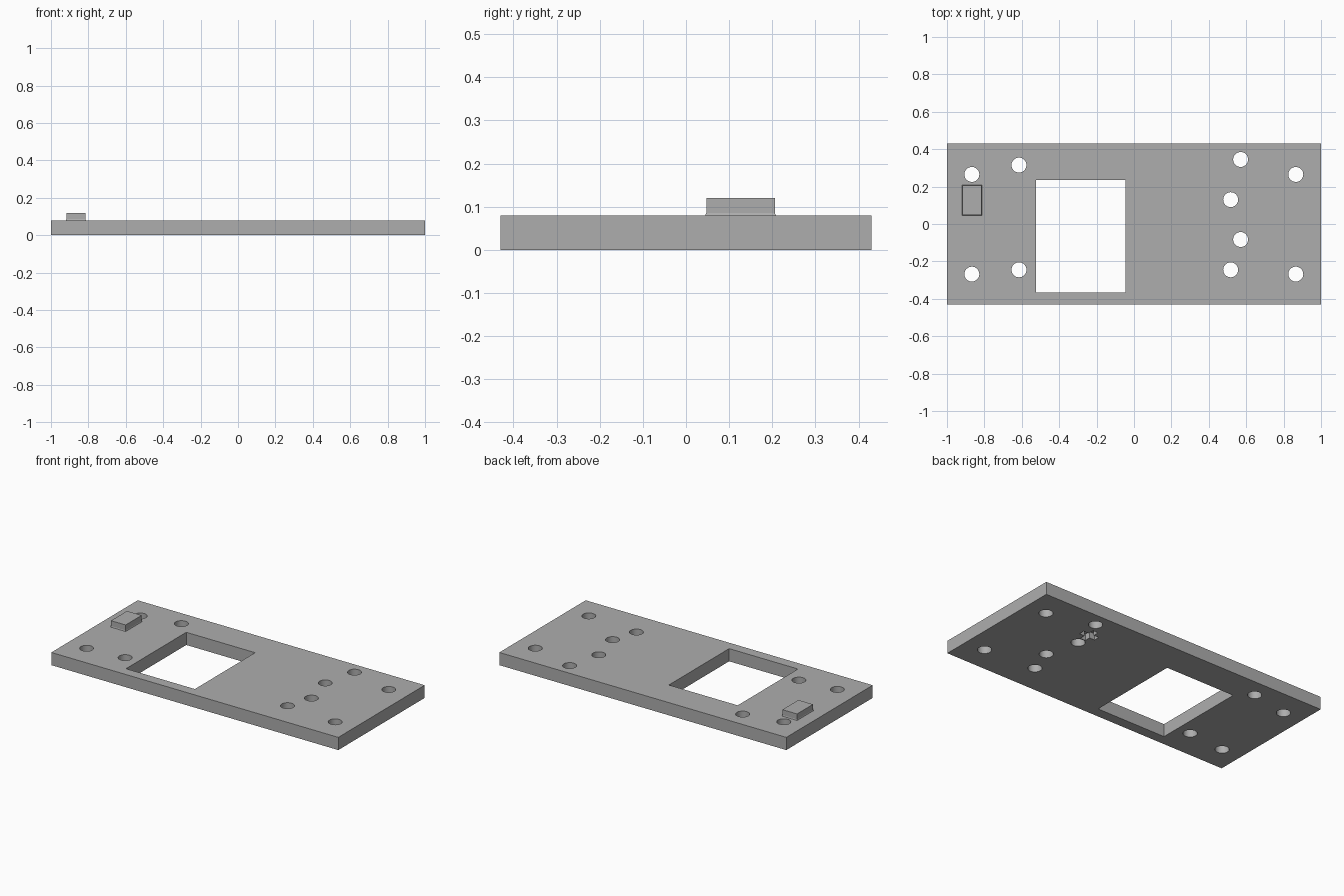
import bpy
import bmesh
from mathutils import Matrix, Vector

default_cube = bpy.data.objects.get("Cube")
if default_cube:
    bpy.data.objects.remove(default_cube, do_unlink=True)

THICK = 0.08
HOLE_R = 0.04

grey = bpy.data.materials.new("plain_grey")
grey.use_nodes = True
colour = (0.42, 0.42, 0.42, 1)
grey.diffuse_color = colour
grey.node_tree.nodes["Principled BSDF"].inputs["Base Color"].default_value = colour


def finish(name, bm):
    mesh = bpy.data.meshes.new(name)
    bm.to_mesh(mesh)
    bm.free()
    mesh.materials.append(grey)
    obj = bpy.data.objects.new(name, mesh)
    bpy.context.collection.objects.link(obj)
    return obj


def box(name, low, high, flare=0.0):
    """Axis-aligned box; flare widens the bottom outline."""
    low, high = Vector(low), Vector(high)
    bm = bmesh.new()
    bmesh.ops.create_cube(bm, size=1)
    for v in bm.verts:
        grow = flare if v.co.z < 0 else 0
        for i in range(3):
            side = 1 if v.co[i] > 0 else -1
            v.co[i] = (high[i] if side > 0 else low[i]) + (side * grow if i < 2 else 0)
    return finish(name, bm)


def drill(name, x, y):
    bm = bmesh.new()
    bmesh.ops.create_cone(bm, cap_ends=True, segments=32, radius1=HOLE_R,
                          radius2=HOLE_R, depth=THICK * 3,
                          matrix=Matrix.Translation((x, y, THICK / 2)))
    return finish(name, bm)


# Flat mounting plate
plate = box("mounting_plate", (-1, -0.43, 0), (1, 0.43, THICK))

# Rectangular window
cutters = [box("window_cutter", (-0.525, -0.365, -0.1), (-0.045, 0.235, 0.2))]

# Screw holes: corners, beside the window, and the staggered group
holes = [(x, y) for x in (-0.867, 0.865) for y in (-0.268, 0.265)]
holes += [(-0.615, 0.315), (-0.615, -0.245), (0.57, 0.345),
          (0.57, -0.083), (0.517, 0.13), (0.517, -0.245)]
cutters += [drill("hole_cutter", x, y) for x, y in holes]

# Shallow cross-shaped pocket in the underside
cx, cy, arm, half = 0.52, 0.23, 0.055, 0.018
for dx, dy in ((arm, half), (half, arm)):
    cutters.append(box("pocket_cutter", (cx - dx, cy - dy, -0.1),
                       (cx + dx, cy + dy, THICK / 2)))

# Cut the plate, then discard the cutters
for cutter in cutters:
    cutter.hide_render = True
    mod = plate.modifiers.new("cut", 'BOOLEAN')
    mod.operation = 'DIFFERENCE'
    mod.solver = 'EXACT'
    mod.object = cutter
bpy.context.view_layer.update()
graph = bpy.context.evaluated_depsgraph_get()
cut_mesh = bpy.data.meshes.new_from_object(plate.evaluated_get(graph))
plate.modifiers.clear()
plate.data = cut_mesh
for cutter in cutters:
    bpy.data.objects.remove(cutter, do_unlink=True)

# Raised tab on a slightly flared foot
box("tab_foot", (-0.918, 0.047, THICK - 0.005), (-0.816, 0.206, THICK + 0.006), 0.004)
box("raised_tab", (-0.918, 0.047, THICK), (-0.816, 0.206, 0.12))

# Smooth hole walls, sharp edges
bpy.ops.object.select_all(action='DESELECT')
plate.select_set(True)
bpy.context.view_layer.objects.active = plate
bpy.ops.object.shade_smooth_by_angle(angle=0.6)
